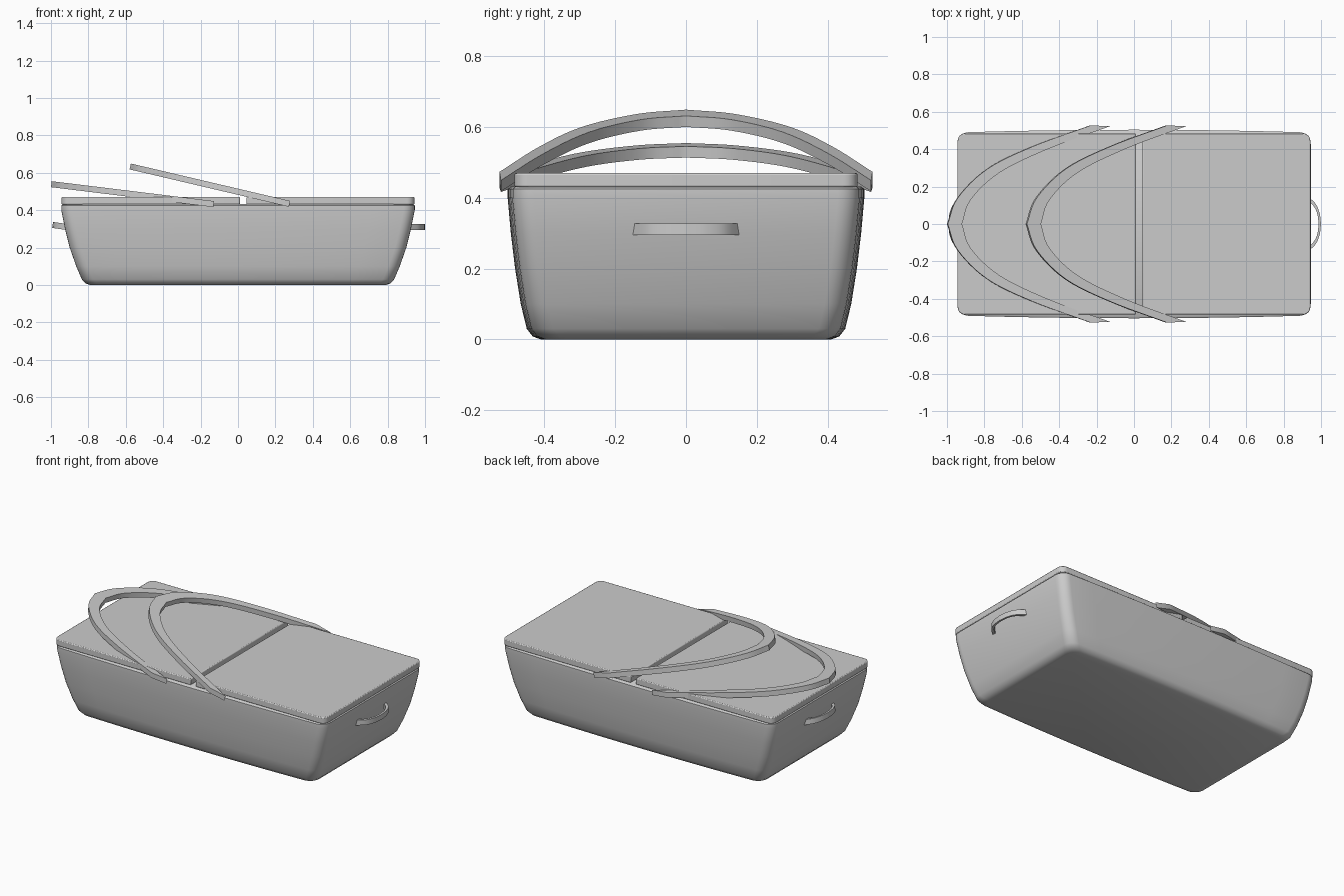
import bpy, bmesh, math
from mathutils import Vector, Matrix

if "Cube" in bpy.data.objects:
    bpy.data.objects.remove(bpy.data.objects["Cube"])


def finish(name, bm, angle=35):
    bmesh.ops.recalc_face_normals(bm, faces=bm.faces)
    me = bpy.data.meshes.new(name)
    bm.to_mesh(me)
    bm.free()
    ob = bpy.data.objects.new(name, me)
    bpy.context.collection.objects.link(ob)
    bpy.ops.object.select_all(action='DESELECT')
    bpy.context.view_layer.objects.active = ob
    ob.select_set(True)
    bpy.ops.object.shade_smooth_by_angle(angle=math.radians(angle))
    return ob


def rounded_rect(hx, hy, r, bulge, edge=10, seg=6):
    """Rounded rectangle with softly bowed long sides."""
    pts = []
    for k, (sx, sy) in enumerate([(1, 1), (-1, 1), (-1, -1), (1, -1)]):
        for i in range(seg + 1):
            a = math.pi / 2 * (k + i / seg)
            pts.append((sx * (hx - r) + r * math.cos(a), sy * (hy - r) + r * math.sin(a)))
        if k % 2 == 0:
            for i in range(1, edge):
                pts.append((sx * (hx - r) * (1 - 2 * i / edge), sy * hy))
    return [(x, y + math.copysign(bulge, y) * (1 - (x / hx) ** 2)) for x, y in pts]


def loft(bm, rings):
    """Bridge closed rings and cap both ends."""
    vs = [[bm.verts.new(p) for p in ring] for ring in rings]
    n = len(vs[0])
    for a, b in zip(vs, vs[1:]):
        for i in range(n):
            j = (i + 1) % n
            bm.faces.new((a[i], a[j], b[j], b[i]))
    bm.faces.new(vs[0][::-1])
    bm.faces.new(vs[-1])


def smooth_path(pts, steps=6):
    """Catmull-Rom curve through 2D points."""
    p = [Vector(q) for q in pts]
    p = [2 * p[0] - p[1]] + p + [2 * p[-1] - p[-2]]
    out = []
    for i in range(1, len(p) - 2):
        a, b, c, d = p[i - 1:i + 3]
        for s in range(steps):
            t = s / steps
            out.append(0.5 * (2 * b + (c - a) * t + (2 * a - 5 * b + 4 * c - d) * t * t
                              + (3 * b - a - 3 * c + d) * t ** 3))
    return out + [p[-2]]


def flat_band(name, outer, inner, thick, matrix):
    """Flat arched strip between two half outlines, mirrored in y."""
    def full(h):
        c = smooth_path(h)
        return [Vector((q.x, -q.y)) for q in c[:0:-1]] + c
    bm = bmesh.new()
    rings = [[(o.x, o.y, thick), (i.x, i.y, thick), (i.x, i.y, 0), (o.x, o.y, 0)]
             for o, i in zip(full(outer), full(inner))]
    loft(bm, rings)
    bm.transform(matrix)
    return finish(name, bm)


# Tapered basket body
bm = bmesh.new()
profile = [(0, .79, .395), (.008, .815, .418), (.03, .835, .435), (.10, .865, .452),
           (.20, .90, .468), (.30, .925, .480), (.40, .945, .489), (.425, .945, .489),
           (.432, .935, .480)]
loft(bm, [[(x, y, z) for x, y in rounded_rect(hx, hy, .06, .015)] for z, hx, hy in profile])
finish("basket_body", bm, 50)


# Two lids with rounded outer corners and a gap between them
def lid(name, side, inner_x):
    hx, hy, r = .943, .485, .04
    out = [(inner_x, -hy)]
    for s in (-1, 1):
        for i in range(7):
            a = math.pi / 2 * (i / 6 - (1 if s < 0 else 0))
            out.append((side * (hx - r + r * math.cos(a)), s * (hy - r) + r * math.sin(a)))
    out.append((inner_x, hy))
    bm = bmesh.new()
    loft(bm, [[(x, y, z) for x, y in out] for z in (.43, .47)])
    ob = finish(name, bm)
    mod = ob.modifiers.new("soft_edge", 'BEVEL')
    mod.width, mod.segments = .005, 2
    mod.limit_method = 'ANGLE'


lid("left_lid", -1, .01)
lid("right_lid", 1, .045)

# Two folded carrying handles, flat tapered arches
outer = [(0, 0), (.055, .14), (.215, .295), (.46, .415), (.77, .527)]
inner = [(.077, 0), (.125, .13), (.28, .275), (.55, .405), (.875, .523)]
for name, x, z, drop in (("upper_handle", -.58, .618, 13.2), ("lower_handle", -1.0, .523, 7.0)):
    m = Matrix.Translation((x, 0, z)) @ Matrix.Rotation(math.radians(drop), 4, 'Y')
    flat_band(name, outer, inner, .032, m)

# Small grip on each end
grip_out = [(.072, 0), (.064, .06), (.040, .112), (-.01, .155)]
grip_in = [(.059, 0), (.052, .054), (.029, .100), (-.02, .140)]
for name, turn, tilt, reach in (("right_grip", 0, 0, .928), ("left_grip", math.pi, -8, .922)):
    m = (Matrix.Rotation(turn, 4, 'Z') @ Matrix.Translation((reach, 0, .295))
         @ Matrix.Rotation(math.radians(tilt), 4, 'Y'))
    flat_band(name, grip_out, grip_in, .032, m)
